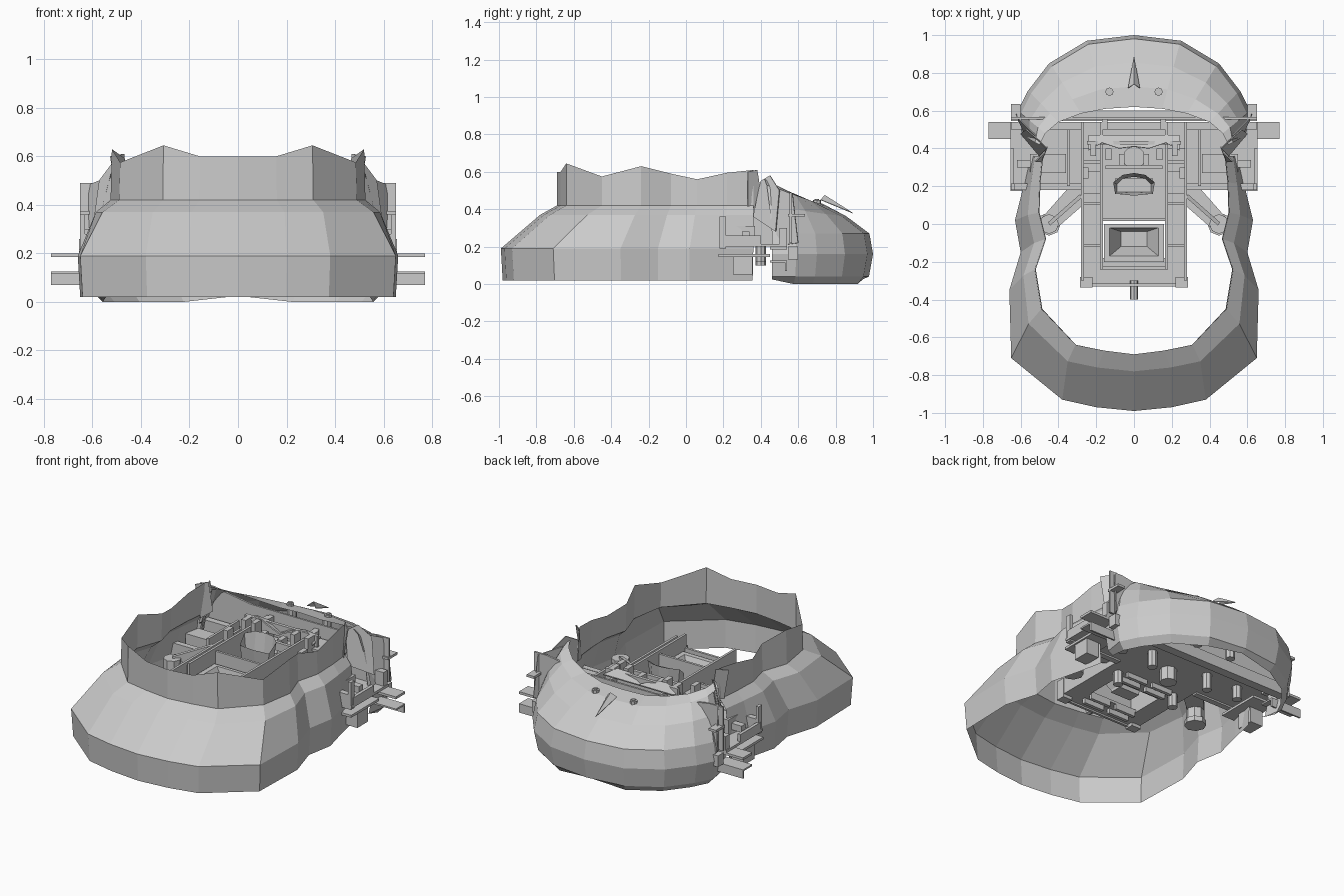
import bpy, bmesh, math
from mathutils import Vector

if "Cube" in bpy.data.objects:
    bpy.data.objects.remove(bpy.data.objects["Cube"])


def finish(name, bm, mirror=False):
    me = bpy.data.meshes.new(name)
    bmesh.ops.recalc_face_normals(bm, faces=bm.faces)
    bm.to_mesh(me)
    bm.free()
    ob = bpy.data.objects.new(name, me)
    bpy.context.collection.objects.link(ob)
    if mirror:
        m = ob.modifiers.new("Mirror", 'MIRROR')
        m.use_clip = True
        m.merge_threshold = 0.0005
    return ob


def loft(name, rows):
    """Mirrored half shell from rows of points."""
    bm = bmesh.new()
    vs = [[bm.verts.new(p) for p in r] for r in rows]
    for a, b in zip(vs, vs[1:]):
        for i in range(len(a) - 1):
            bm.faces.new((a[i], a[i + 1], b[i + 1], b[i]))
    return finish(name, bm, True)


def box(name, x, y, z, mirror=True):
    bm = bmesh.new()
    bmesh.ops.create_cube(bm, size=1)
    for v in bm.verts:
        v.co = Vector(((r[0] + r[1]) / 2 + c * (r[1] - r[0]) for r, c in zip((x, y, z), v.co)))
    return finish(name, bm, mirror)


def rod(name, a, b, r, sides=8, mirror=True):
    a, b = Vector(a), Vector(b)
    bm = bmesh.new()
    bmesh.ops.create_cone(bm, cap_ends=True, segments=sides, radius1=r, radius2=r, depth=(b - a).length)
    q = (b - a).to_track_quat('Z', 'Y')
    for v in bm.verts:
        v.co = q @ v.co + (a + b) / 2
    return finish(name, bm, mirror)


def panel(name, pts, thick, mirror=True):
    """Thin flat plate from an outline."""
    bm = bmesh.new()
    f = bm.faces.new([bm.verts.new(p) for p in pts])
    ob = finish(name, bm, mirror)
    s = ob.modifiers.new("Thick", 'SOLIDIFY')
    s.thickness, s.offset = thick, 0
    return ob


# front skirt with waist and jagged collar
low = [(0, -.99), (.2, -.97), (.38, -.93), (.65, -.71), (.66, -.35), (.6, -.15), (.63, .02), (.585, .2), (.55, .36)]
neck = [(0, -.69), (.16, -.67), (.31, -.64), (.49, -.45), (.525, -.24), (.47, -.08), (.505, .06), (.5, .22), (.485, .36)]
top = [.6, .6, .645, .575, .63, .59, .56, .595, .61]
shoulder = [(l[0] * .3 + n[0] * .7 + (.02 if l[0] else 0), l[1] * .3 + n[1] * .7, .37) for l, n in zip(low, neck)]
loft("front_skirt", [
    [(x * .985, y * .99, .02) for x, y in low],
    [(x, y, .19) for x, y in low],
    shoulder,
    [(x, y, .42) for x, y in neck],
    [(x * .99, y, z) for (x, y), z in zip(neck, top)]])

# rear dome
out = [(0, 1.0), (.25, .97), (.45, .85), (.565, .7), (.62, .59), (.6, .46)]
rim = [(0, .62, .45), (.15, .61, .45), (.28, .585, .47), (.4, .54, .5), (.47, .48, .53), (.5, .42, .56)]


def ring(s, z):
    return [(x * s, .45 + (y - .45) * s, z) for x, y in out]


rows = [[(x, y, .0 if 0 < i < 5 else .025) for i, (x, y, z) in enumerate(ring(.9, 0))],
        ring(.96, .04), ring(1, .16), ring(.965, .27)]
base = rows[-1]
for f in (.35, .7, 1):
    rows.append([(b[0] + (r[0] - b[0]) * f, b[1] + (r[1] - b[1]) * f,
                  .27 + (r[2] - .27) * math.sin(f * math.pi / 2)) for b, r in zip(base, rim)])
loft("rear_dome", rows)
panel("dome_ridge", [(0, .89, .38), (.03, .72, .45), (0, .74, .475)], .004)
for y, z, r in ((.7, .44, .022), (.7, .447, .012)):
    rod("dome_screw", (.13, y, z - .02), (.13, y, z + .008), r)

# torn side fins between skirt and dome
panel("side_fin", [(.5, .36, .36), (.46, .4, .55), (.51, .45, .58), (.57, .5, .5), (.6, .48, .28)], .006)
panel("corner_fin", [(.49, .33, .4), (.525, .33, .6), (.47, .38, .61), (.46, .41, .42)], .006)
panel("rear_fin", [(.57, .46, .2), (.52, .47, .52), (.62, .57, .48), (.63, .6, .22)], .006)

# rear bulkhead
panel("bulkhead", [(0, .56, .22), (.65, .56, .22), (.65, .56, .49), (.56, .56, .49), (.3, .56, .45), (0, .56, .45)], .012)
box("bulkhead_end", (.6, .65), (.545, .635), (.36, .375))
box("bulkhead_bar", (0, .64), (.545, .6), (.13, .2))

# axle housing
box("axle_floor", (0, .655), (.18, .54), (.2, .215))
box("axle_front_rail", (.28, .65), (.18, .215), (.19, .28))
box("axle_back_rail", (0, .65), (.5, .54), (.2, .3))
box("axle_end_wall", (.635, .655), (.2, .4), (.2, .26))
box("axle_post", (.63, .65), (.18, .215), (.22, .36))
box("axle_divider", (.34, .355), (.2, .5), (.2, .36))
box("motor_block", (.36, .55), (.27, .37), (.21, .31))
box("motor_shaft", (.55, .62), (.3, .34), (.24, .28))
box("side_step", (.5, .655), (.175, .45), (.145, .16))
box("side_foot", (.56, .645), (.25, .355), (.05, .15))
box("outer_tab", (.56, .77), (.45, .54), (.185, .2))
box("lower_tab_top", (.56, .77), (.45, .54), (.115, .125))
box("lower_tab_web", (.56, .77), (.53, .54), (.07, .125))

# central frame
box("frame_floor_side", (.17, .28), (-.33, .54), (.2, .215))
box("frame_floor_back", (0, .18), (.02, .54), (.2, .215))
box("frame_floor_front", (0, .18), (-.33, -.18), (.2, .215))
box("frame_side_wall", (.265, .28), (-.3, .54), (.2, .36))
box("frame_inner_wall", (.165, .18), (-.24, .54), (.2, .42))
box("frame_nose", (0, .27), (-.33, -.315), (.19, .28))
box("frame_corner_block", (.22, .285), (-.335, -.28), (.18, .3))
box("frame_cross_wall", (0, .17), (-.24, -.225), (.2, .34))
box("frame_cross_wall", (0, .17), (.015, .03), (.2, .4))
box("cross_shelf", (.17, .27), (.4, .54), (.36, .375))
box("cross_shelf_front", (.17, .27), (.16, .28), (.33, .345))
for y in (-.12, .1, .32, .42):
    box("frame_rib", (.17, .275), (y, y + .015), (.2, .34))
rod("nose_pin", (0, -.4, .24), (0, -.3, .24), .022, mirror=False)

# sunken tray in the middle
loft("tray", [[(0, y0, z), (x, y0, z), (x, y1, z), (0, y1, z)] for x, y0, y1, z in
              ((.16, -.2, .0, .33), (.13, -.17, -.02, .33), (.07, -.12, -.04, .23), (0, -.08, -.08, .23))][:3])
box("tray_floor", (0, .07), (-.12, -.04), (.215, .23))

# bucket behind the tray
loft("bucket", [[(0, .27, .46), (.06, .26, .46), (.11, .22, .45), (.1, .16, .4), (0, .15, .4)],
                [(0, .25, .3), (.06, .24, .3), (.09, .21, .3), (.09, .17, .3), (0, .17, .3)]])
box("bucket_base", (0, .1), (.17, .24), (.29, .305))

# levers and uprights around the gear bay
for x, y, h in ((.05, .31, .42), (.12, .34, .46), (.2, .36, .45), (.24, .24, .42), (.14, .5, .42)):
    box("upright", (x, x + .03), (y, y + .06), (.2, h))
box("gear_bridge", (0, .15), (.29, .31), (.36, .41))
box("top_brace", (0, .25), (.42, .44), (.38, .45))
panel("brow_plate", [(0, .41, .4), (.08, .4, .44), (.17, .43, .46), (.24, .39, .4), (.24, .47, .42), (0, .47, .42)], .008)
rod("gear", (.0, .35, .25), (.0, .35, .33), .06, 12, False)

# diagonal arms with caster mounts
panel("caster_arm", [(.26, .2, .25), (.34, .2, .25), (.49, .03, .25), (.43, -.04, .25), (.27, .1, .25)], .03)
rod("caster_hub", (.45, 0, .17), (.45, 0, .29), .052)
rod("caster_cap", (.45, 0, .14), (.45, 0, .17), .062)
panel("arm_rib", [(.28, .15, .26), (.45, 0, .26), (.45, 0, .3), (.28, .15, .36)], .02)

# posts and slats on the underside
for x, y, z in ((.2, .1, .12), (.2, .4, .1), (.42, .4, .12), (.12, .7, .14)):
    rod("under_post", (x, y, z), (x, y, .21 if y < .6 else .42), .028)
for y in (-.26, -.2, .06, .12):
    box("under_slat", (.02, .16), (y, y + .02), (.17, .2))
rod("centre_boss", (0, .3, .12), (0, .3, .2), .05, 8, False)
